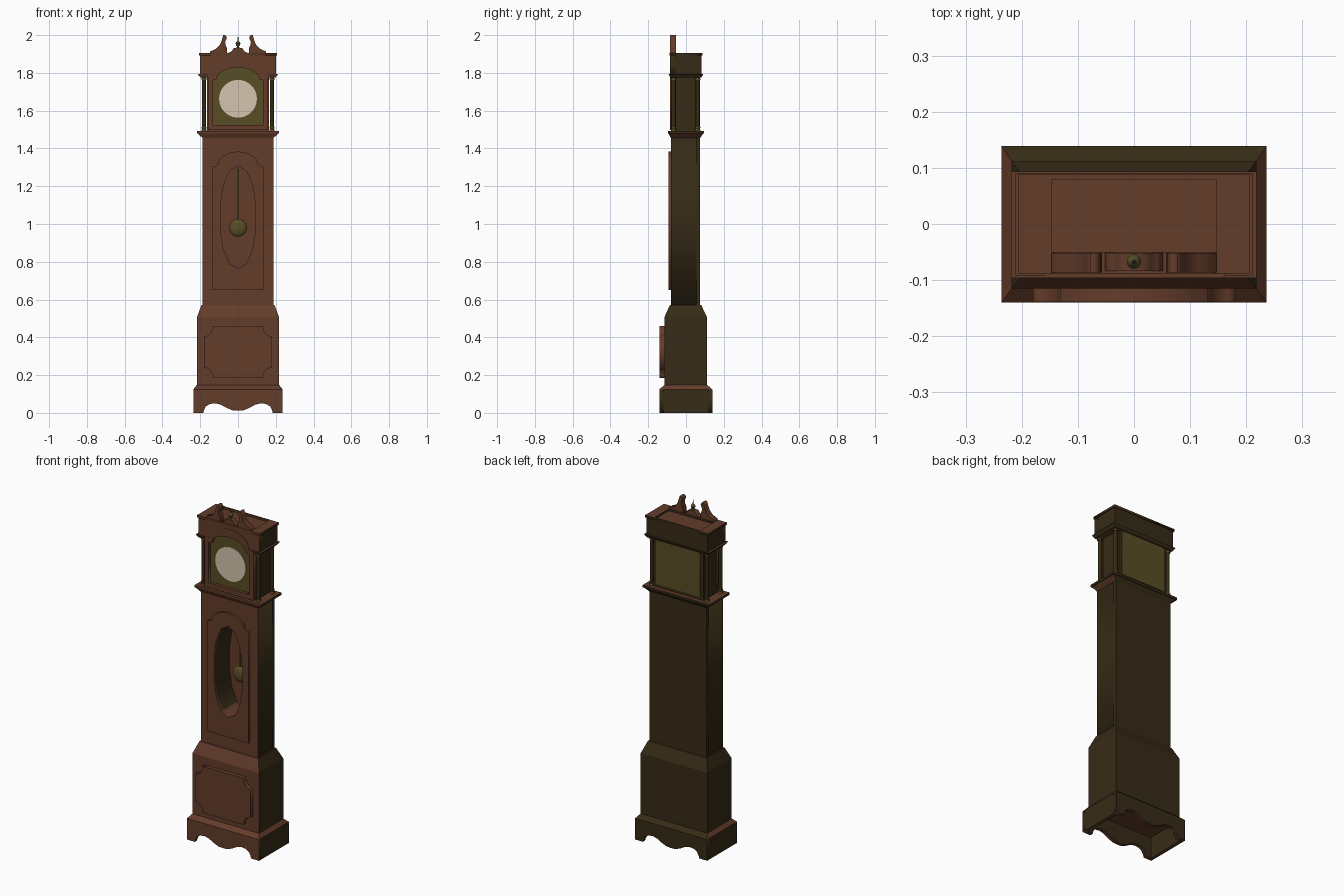
import bpy, bmesh, math
from mathutils import Matrix

if "Cube" in bpy.data.objects:
    bpy.data.objects.remove(bpy.data.objects["Cube"])


def material(name, rgb):
    m = bpy.data.materials.new(name)
    m.diffuse_color = (*rgb, 1)
    m.use_nodes = True
    m.node_tree.nodes["Principled BSDF"].inputs["Base Color"].default_value = m.diffuse_color
    return m


RED = material("red_wood", (0.125, 0.045, 0.023))
DARK = material("dark_wood", (0.037, 0.024, 0.008))
GOLD = material("old_brass", (0.098, 0.075, 0.019))
CREAM = material("dial_cream", (0.66, 0.56, 0.43))


def finish(name, bm, mat):
    """Make the object; mat None = red carcass with dark sides and back."""
    bmesh.ops.remove_doubles(bm, verts=bm.verts, dist=1e-5)
    bmesh.ops.recalc_face_normals(bm, faces=bm.faces)
    me = bpy.data.meshes.new(name)
    bm.to_mesh(me)
    bm.free()
    for m in ([mat] if mat else [RED, DARK]):
        me.materials.append(m)
    for p in me.polygons:
        p.material_index = 1 if not mat and (abs(p.normal.x) > 0.8 or p.normal.y > 0.5) else 0
    ob = bpy.data.objects.new(name, me)
    bpy.context.collection.objects.link(ob)
    return ob


def block(name, lo, hi, z0, z1, mat=None):
    """Box or frustum between two rectangles (x0, x1, y0, y1)."""
    bm = bmesh.new()
    rings = [[bm.verts.new((r[i], r[j], z)) for i, j in ((0, 2), (1, 2), (1, 3), (0, 3))]
             for r, z in ((lo, z0), (hi, z1))]
    for r in rings:
        bm.faces.new(r)
    for k in range(4):
        n = (k + 1) % 4
        bm.faces.new((rings[0][k], rings[0][n], rings[1][n], rings[1][k]))
    return finish(name, bm, mat)


def plate(name, outlines, a, b, mat=None, flat=False):
    """Extruded outline (extra outlines are holes) from y=a to y=b, or z=a to z=b if flat."""
    cu = bpy.data.curves.new(name, 'CURVE')
    cu.dimensions, cu.fill_mode, cu.extrude = '2D', 'BOTH', (b - a) / 2
    for pts in outlines:
        s = cu.splines.new('POLY')
        s.points.add(len(pts) - 1)
        for p, (u, v) in zip(s.points, pts):
            p.co = (u, v, 0, 1)
        s.use_cyclic_u = True
    tmp = bpy.data.objects.new(name + "_curve", cu)
    bpy.context.collection.objects.link(tmp)
    me = bpy.data.meshes.new_from_object(tmp.evaluated_get(bpy.context.evaluated_depsgraph_get()))
    bm = bmesh.new()
    bm.from_mesh(me)
    bpy.data.objects.remove(tmp)
    bpy.data.meshes.remove(me)
    mid = (a + b) / 2
    bm.transform(Matrix.Translation((0, 0, mid)) if flat else
                 Matrix.Translation((0, mid, 0)) @ Matrix.Rotation(math.pi / 2, 4, 'X'))
    return finish(name, bm, mat)


def turned(name, profile, x, y, mat, seg=16):
    """Lathe (radius, z) profile about a vertical axis."""
    bm = bmesh.new()
    rings = [[bm.verts.new((x + r * math.cos(t), y + r * math.sin(t), z))
              for t in (2 * math.pi * i / seg for i in range(seg))] for r, z in profile]
    for p, q in zip(rings, rings[1:]):
        for i in range(seg):
            j = (i + 1) % seg
            bm.faces.new((p[i], p[j], q[j], q[i]))
    bm.faces.new(rings[0])
    bm.faces.new(rings[-1])
    ob = finish(name, bm, mat)
    smooth(ob)
    return ob


def smooth(ob):
    bpy.ops.object.select_all(action='DESELECT')
    ob.select_set(True)
    bpy.context.view_layer.objects.active = ob
    bpy.ops.object.shade_smooth_by_angle(angle=math.radians(35))


def mirrored(half):
    """Close a right-hand half outline with its mirror image."""
    return half + [(-x, z) for x, z in reversed(half) if x > 1e-6]


def rect(x, z0, z1):
    return [(-x, z0), (x, z0), (x, z1), (-x, z1)]


def arch(w, z, h, n=10):
    """Right half of an elliptical arch, from the springing to the crown."""
    return [(w * math.cos(t), z + h * math.sin(t)) for t in (math.pi / 2 * i / n for i in range(n))] + [(0, z + h)]


# Plinth: scalloped front and back boards, plain sides, sloped cap
scallop = mirrored([(0, 0.012), (0.03, 0.014), (0.06, 0.026), (0.09, 0.043), (0.12, 0.051), (0.15, 0.047),
                    (0.17, 0.034), (0.18, 0.015), (0.184, 0), (0.236, 0), (0.236, 0.125), (0, 0.125)])
plate("plinth_front", [scallop], -0.14, -0.12)
plate("plinth_back", [scallop], 0.119, 0.139)
for s, side in ((-1, "left"), (1, "right")):
    xs = sorted((s * 0.216, s * 0.236))
    r = (*xs, -0.12, 0.119)
    block("plinth_" + side, r, r, 0, 0.125)
block("plinth_cap", (-0.236, 0.236, -0.14, 0.139), (-0.218, 0.218, -0.115, 0.112), 0.125, 0.148)

# Lower case, its notched panel and the tapered shoulder
lower = (-0.218, 0.218, -0.115, 0.112)
trunk = (-0.187, 0.187, -0.08, 0.075)
block("lower_case", lower, lower, 0.148, 0.505)
block("shoulder", lower, (-0.193, 0.193, -0.085, 0.08), 0.505, 0.572)


def notch(cz, a0):
    return [(0.18 + 0.048 * math.cos(t), cz + 0.055 * math.sin(t))
            for t in (math.radians(a0 - 15 * i) for i in range(7))]


plate("lower_panel", [mirrored([(0, 0.185)] + notch(0.185, 180) + notch(0.46, 270) + [(0, 0.46)])],
      -0.139, -0.115, RED)

# Trunk with the deep window opening, and the arched trunk door
window = mirrored([(0, 0.765), (0.045, 0.79), (0.078, 0.87), (0.093, 0.97), (0.093, 1.1),
                   (0.078, 1.2), (0.045, 1.28), (0, 1.305)])
plate("trunk_case", [rect(0.187, 0.572, 1.455), window], -0.08, 0.055)
back = (-0.187, 0.187, 0.055, 0.075)
block("trunk_back", back, back, 0.572, 1.455)
door = mirrored([(0, 0.65), (0.135, 0.65), (0.135, 1.305), (0.118, 1.308)] + arch(0.105, 1.318, 0.065))
plate("trunk_door", [door, window], -0.093, -0.08, RED)

# Pendulum
rod = (-0.004, 0.004, 0.018, 0.024)
block("pendulum_rod", rod, rod, 0.99, 1.29, GOLD)
bm = bmesh.new()
bmesh.ops.create_uvsphere(bm, u_segments=24, v_segments=12, radius=0.047,
                          matrix=Matrix.Translation((0, 0.02, 0.98)) @ Matrix.Diagonal((1, 0.4, 1, 1)))
smooth(finish("pendulum_bob", bm, GOLD))

# Waist moulding
waist = (-0.218, 0.218, -0.096, 0.094)
block("waist_cove", trunk, (-0.212, 0.212, -0.092, 0.09), 1.455, 1.478)
block("waist_ledge", waist, waist, 1.478, 1.492)

# Hood body, arched hood door, dial
body = (-0.163, 0.163, -0.055, 0.07)
block("hood_body", body, body, 1.492, 1.79)
hood_out = mirrored([(0, 1.497), (0.16, 1.497), (0.16, 1.785), (0.14, 1.79)] + arch(0.13, 1.795, 0.083))
hood_in = mirrored([(0, 1.525), (0.133, 1.525), (0.133, 1.762), (0.116, 1.764)] + arch(0.112, 1.768, 0.06))
plate("hood_door", [hood_out, hood_in], -0.086, -0.062, RED)
plate("dial_plate", [hood_in], -0.066, -0.055, GOLD)
disc = [(0.1 * math.cos(t), 1.663 + 0.1 * math.sin(t)) for t in (2 * math.pi * i / 40 for i in range(40))]
plate("dial_face", [disc], -0.07, -0.066, CREAM)
plate("movement_back", [rect(0.145, 1.51, 1.775)], 0.07, 0.074, GOLD)

# Corner columns with brass ends
for x in (-0.18, 0.18):
    for y in (-0.066, 0.062):
        turned("column", [(0.0105, 1.51), (0.0105, 1.765)], x, y, DARK)
        for z in (1.492, 1.763):
            turned("column_end", [(0.014, z), (0.014, z + 0.006), (0.011, z + 0.011),
                                  (0.014, z + 0.016), (0.014, z + 0.022)], x, y, GOLD)

# Hood top: fascia cut around the arch, box behind, cornice strips and cap
cut = arch(0.13, 1.795, 0.083)
fascia = mirrored([(0.2, 1.895), (0.2, 1.785), (0.16, 1.785), (0.14, 1.79)] + cut)
plate("hood_fascia", [fascia], -0.084, -0.055)
box = (-0.2, 0.2, -0.055, 0.083)
block("hood_top_box", box, box, 1.785, 1.895)
for s, side in ((-1, "left"), (1, "right")):
    inner, low, high = s * 0.16, s * 0.199, s * 0.212
    block("cornice_" + side, (*sorted((inner, low)), -0.084, 0.082),
          (*sorted((inner, high)), -0.092, 0.09), 1.775, 1.793)
block("cornice_back", (-0.16, 0.16, 0.06, 0.082), (-0.16, 0.16, 0.06, 0.09), 1.775, 1.793)
recess = [(-0.147, -0.05), (0.147, -0.05), (0.147, 0.078), (-0.147, 0.078)]
plate("hood_cap", [[(-0.206, -0.088), (0.206, -0.088), (0.206, 0.088), (-0.206, 0.088)], recess],
      1.893, 1.906, flat=True)

# Swan-neck pediment, centre block and finial
neck = [(0.058, 1.905), (0.057, 1.93), (0.066, 1.948), (0.068, 1.965), (0.059, 1.985), (0.066, 1.999),
        (0.078, 2.0), (0.085, 1.975), (0.096, 1.948), (0.115, 1.928), (0.147, 1.914), (0.147, 1.905)]
for s, side in ((-1, "left"), (1, "right")):
    plate("pediment_" + side, [[(s * x, z) for x, z in neck]], -0.086, -0.052, RED)
plate("finial_block", [mirrored([(0, 1.905), (0.055, 1.905), (0.04, 1.91), (0.03, 1.92),
                                 (0.022, 1.932), (0, 1.934)])], -0.084, -0.052, RED)
turned("finial", [(0.008, 1.932), (0.004, 1.94), (0.009, 1.945), (0.013, 1.955), (0.009, 1.965),
                  (0.003, 1.971), (0.001, 1.993)], 0, -0.067, GOLD)
